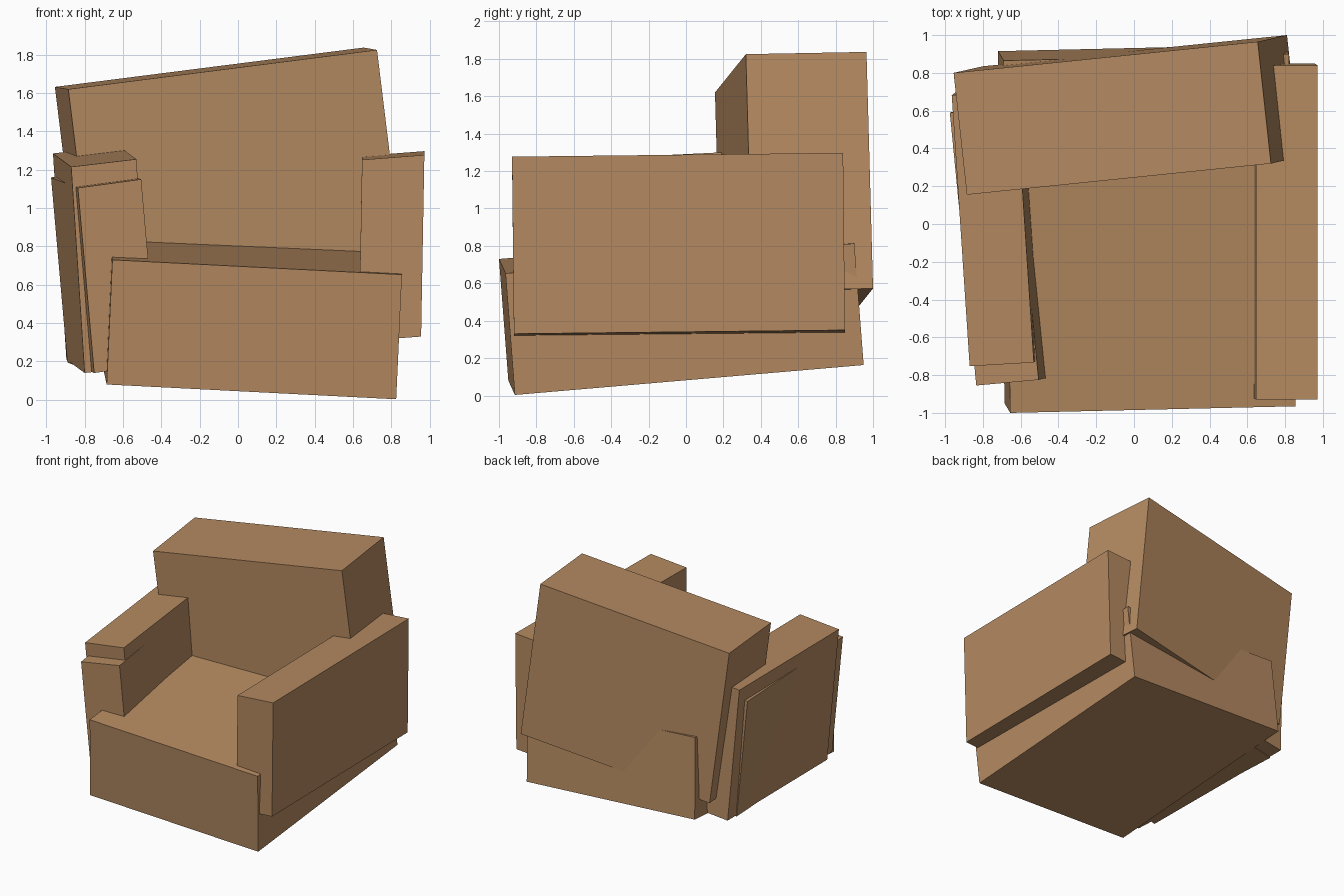
import bpy
import bmesh
from mathutils import Vector

cube = bpy.data.objects.get("Cube")
if cube:
    bpy.data.objects.remove(cube, do_unlink=True)

# Single brown upholstery colour
brown = bpy.data.materials.new("brown_upholstery")
brown.use_nodes = True
colour = (0.46, 0.255, 0.12, 1.0)
brown.diffuse_color = colour
brown.node_tree.nodes["Principled BSDF"].inputs["Base Color"].default_value = colour


def slanted_block(name, corner, width, depth, height):
    """Flat-faced block from its lower front -x corner and three edge vectors."""
    corner, width, depth, height = map(Vector, (corner, width, depth, height))
    bm = bmesh.new()
    bmesh.ops.create_cube(bm, size=1)
    for v in bm.verts:
        a, b, c = v.co + Vector((0.5, 0.5, 0.5))
        v.co = corner + width * a + depth * b + height * c
    bmesh.ops.recalc_face_normals(bm, faces=bm.faces)
    mesh = bpy.data.meshes.new(name)
    bm.to_mesh(mesh)
    bm.free()
    mesh.materials.append(brown)
    obj = bpy.data.objects.new(name, mesh)
    bpy.context.scene.collection.objects.link(obj)
    return obj


# Seat block, tipped slightly backwards
slanted_block("seat_base", (-0.685, -0.95, 0.08),
              (1.51, 0.035, -0.077), (-0.035, 1.865, 0.16), (0.03, -0.05, 0.65))

# Leaning backrest
slanted_block("backrest", (-0.73, 0.19, 0.355),
              (1.61, 0.165, 0.205), (-0.07, 0.645, 0.012), (-0.155, -0.035, 1.265))

# Left armrest
slanted_block("left_armrest", (0.63, -0.92, 0.305),
              (0.325, 0.0, 0.025), (0.0, 1.77, 0.02), (0.017, -0.01, 0.947))

# Right armrest, with an inner block overlapping it
slanted_block("right_armrest", (-0.80, -0.70, 0.14),
              (0.34, 0.02, 0.04), (-0.095, 1.435, 0.07), (-0.07, -0.053, 1.075))
slanted_block("right_armrest_inner", (-0.75, -0.835, 0.14),
              (0.33, 0.03, 0.045), (-0.14, 1.445, 0.055), (-0.085, -0.02, 0.965))
